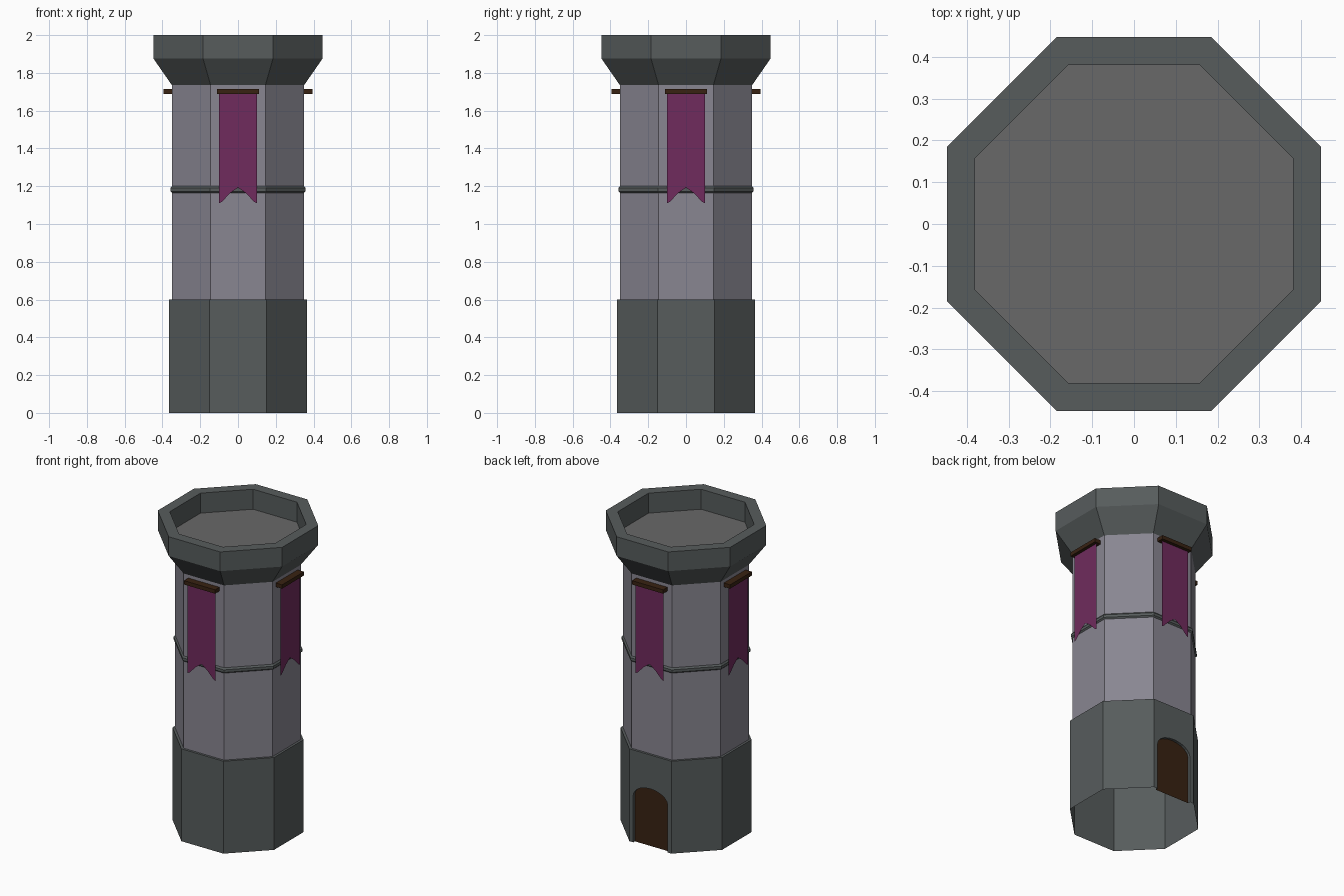
import bpy
import bmesh
from math import pi, cos, sin
from mathutils import Matrix

if "Cube" in bpy.data.objects:
    bpy.data.objects.remove(bpy.data.objects["Cube"])

SIDES = 8


def material(name, rgb):
    m = bpy.data.materials.new(name)
    m.diffuse_color = (*rgb, 1)
    m.use_nodes = True
    m.node_tree.nodes["Principled BSDF"].inputs["Base Color"].default_value = m.diffuse_color
    return m


dark_stone = material("dark_stone", (0.095, 0.107, 0.108))
pale_stone = material("pale_stone", (0.25, 0.24, 0.285))
floor_grey = material("floor_grey", (0.14, 0.14, 0.14))
cloth = material("purple_cloth", (0.16, 0.024, 0.11))
wood = material("dark_wood", (0.04, 0.016, 0.006))


def finish(bm, name, mat):
    mesh = bpy.data.meshes.new(name)
    bm.to_mesh(mesh)
    bm.free()
    mesh.materials.append(mat)
    obj = bpy.data.objects.new(name, mesh)
    bpy.context.collection.objects.link(obj)
    return obj


def octagon(bm, apothem, z):
    r = apothem / cos(pi / SIDES)
    angles = [(k + 0.5) * 2 * pi / SIDES for k in range(SIDES)]
    return [bm.verts.new((r * cos(a), r * sin(a), z)) for a in angles]


def octagon_shell(bm, profile, skip=()):
    """Sweep (apothem, z) points round the tower; skip holds (segment, side)."""
    rings = [octagon(bm, a, z) for a, z in profile]
    for i in range(len(rings) - 1):
        for k in range(SIDES):
            if (i, k) not in skip:
                n = (k + 1) % SIDES
                bm.faces.new((rings[i][k], rings[i][n], rings[i + 1][n], rings[i + 1][k]))
    return rings


# Base, open below, with an arched doorway in the back side
base_a, door_y = 0.365, 0.348
bm = bmesh.new()
rings = octagon_shell(bm, [(base_a, 0), (base_a, 0.6), (0.35, 0.6)], skip={(0, 1)})
arch = [(0.124, 0)]
arch += [(0.124 * cos(t * pi / 10), 0.305 + 0.075 * sin(t * pi / 10)) for t in range(11)]
arch += [(-0.124, 0)]
outer = [bm.verts.new((x, base_a, z)) for x, z in arch]
inner = [bm.verts.new((x, door_y, z)) for x, z in arch]
bm.faces.new([rings[0][1]] + outer + [rings[0][2], rings[1][2], rings[1][1]])
for i in range(len(arch) - 1):
    bm.faces.new((outer[i + 1], outer[i], inner[i], inner[i + 1]))
finish(bm, "tower_base", dark_stone)

# Door panel
bm = bmesh.new()
bm.faces.new([bm.verts.new((x, door_y, z)) for x, z in arch])
bm.normal_update()
for f in bm.faces:
    if f.normal.y < 0:
        f.normal_flip()
finish(bm, "door", wood)

# Shaft
bm = bmesh.new()
octagon_shell(bm, [(0.35, 0.6), (0.35, 1.735)])
finish(bm, "tower_shaft", pale_stone)

# Narrow moulding round the shaft
bm = bmesh.new()
octagon_shell(bm, [(0.35, 1.165), (0.358, 1.173), (0.358, 1.19), (0.35, 1.2)])
finish(bm, "shaft_band", dark_stone)

# Flared crown with parapet
bm = bmesh.new()
octagon_shell(bm, [(0.35, 1.735), (0.447, 1.875), (0.447, 2.0), (0.38, 2.0), (0.38, 1.87)])
finish(bm, "crown", dark_stone)

# Roof floor
bm = bmesh.new()
bm.faces.new(octagon(bm, 0.38, 1.87))
finish(bm, "roof_floor", floor_grey)

# Swallow-tailed banners and their rods on four sides
half = [(0.1, 1.7), (0.1, 1.11), (0.085, 1.118), (0.04, 1.165)]
outline = half + [(0, 1.193)] + [(-x, z) for x, z in reversed(half)]
for i, side in enumerate(("front", "right", "back", "left")):
    turn = Matrix.Rotation(i * pi / 2, 4, 'Z')

    bm = bmesh.new()
    bm.faces.new([bm.verts.new((x, -0.374, z)) for x, z in reversed(outline)])
    bm.transform(turn)
    finish(bm, side + "_banner", cloth)

    bm = bmesh.new()
    bmesh.ops.create_cube(bm, size=1, matrix=Matrix.Translation((0, -0.372, 1.702))
                          @ Matrix.Diagonal((0.224, 0.046, 0.025, 1)))
    bm.transform(turn)
    finish(bm, side + "_banner_rod", wood)
